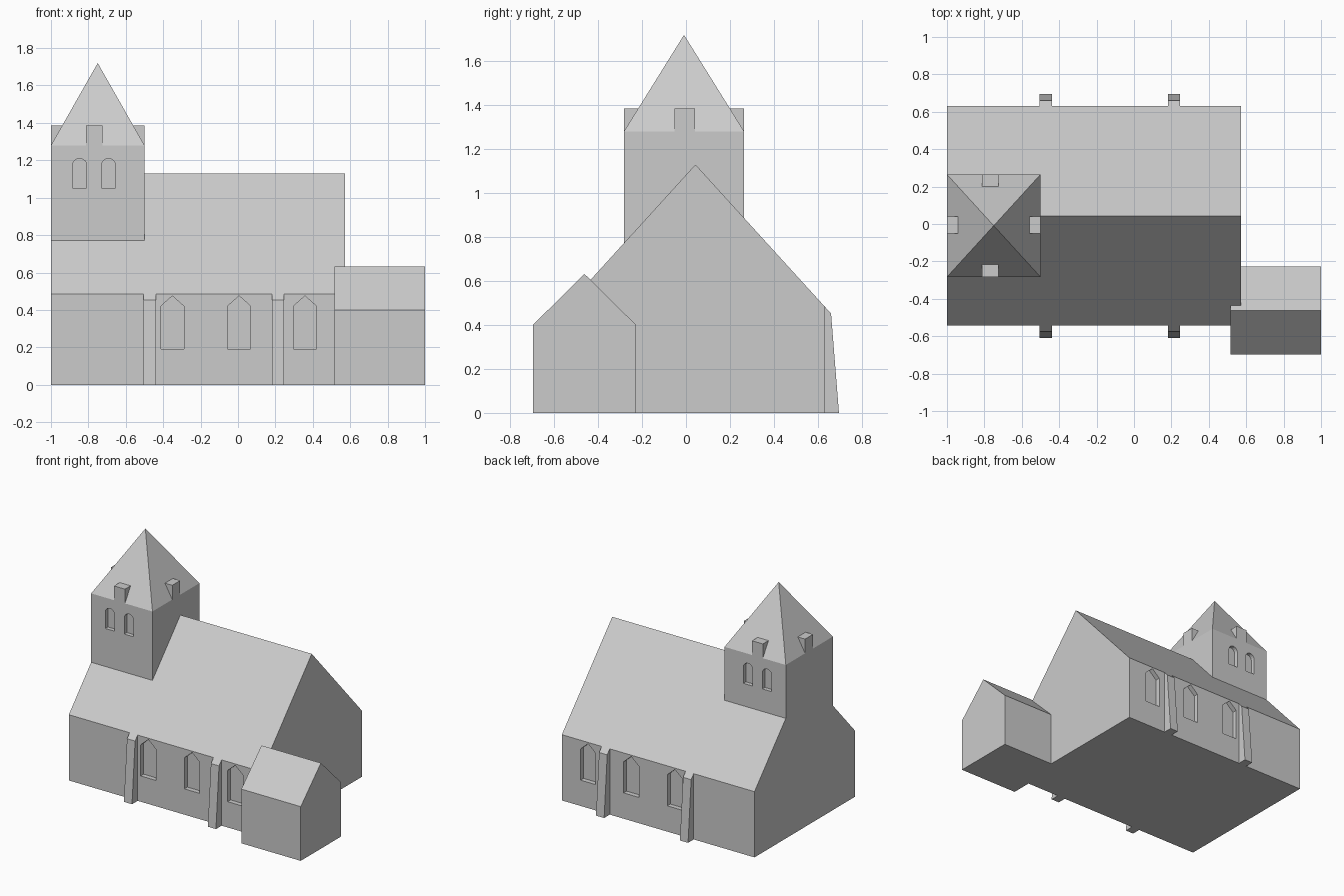
import bpy, bmesh, math

if "Cube" in bpy.data.objects:
    bpy.data.objects.remove(bpy.data.objects["Cube"])

stone = bpy.data.materials.new("light grey")
stone.diffuse_color = (0.6, 0.6, 0.6, 1)
stone.use_nodes = True
stone.node_tree.nodes["Principled BSDF"].inputs["Base Color"].default_value = stone.diffuse_color


def make(name, bm):
    bmesh.ops.recalc_face_normals(bm, faces=bm.faces)
    me = bpy.data.meshes.new(name)
    bm.to_mesh(me)
    bm.free()
    me.materials.append(stone)
    ob = bpy.data.objects.new(name, me)
    bpy.context.collection.objects.link(ob)
    return ob


def add_prism(bm, pts, axis, a, b):
    """Extrude a profile: (y, z) points along x, or (x, z) points along y."""
    place = (lambda p, t: (t, p[0], p[1])) if axis == "x" else (lambda p, t: (p[0], t, p[1]))
    lo = [bm.verts.new(place(p, a)) for p in pts]
    hi = [bm.verts.new(place(p, b)) for p in pts]
    bm.faces.new(lo)
    bm.faces.new(hi)
    n = len(pts)
    for i in range(n):
        j = (i + 1) % n
        bm.faces.new((lo[i], lo[j], hi[j], hi[i]))


def prism(name, pts, axis, a, b):
    bm = bmesh.new()
    add_prism(bm, pts, axis, a, b)
    return make(name, bm)


def recess(target, profiles, walls, depth):
    """Cut window recesses into the walls at both given y positions."""
    bm = bmesh.new()
    for y in walls:
        s = 1 if y > 0 else -1
        for pts in profiles:
            add_prism(bm, pts, "y", y - s * depth, y + s * 0.05)
    cutter = make("window_cutter", bm)
    cutter.hide_render = True
    mod = target.modifiers.new("windows", "BOOLEAN")
    mod.operation, mod.solver, mod.object = "DIFFERENCE", "EXACT", cutter
    bpy.context.view_layer.objects.active = target
    bpy.ops.object.modifier_apply(modifier=mod.name)
    bpy.data.objects.remove(cutter)


# nave with gabled roof
RY, RZ, HALF, EAVE = 0.043, 1.13, 0.587, 0.485
Y0, Y1 = RY - HALF, RY + HALF
slope = (RZ - EAVE) / HALF


def roof_z(y):
    return RZ - abs(y - RY) * slope


nave = prism("nave", [(Y0, 0), (Y1, 0), (Y1, EAVE), (RY, RZ), (Y0, EAVE)], "x", -1, 0.572)
pointed = [[(c - 0.062, 0.19), (c + 0.062, 0.19), (c + 0.062, 0.42), (c, 0.475), (c - 0.062, 0.42)]
           for c in (-0.351, 0.006, 0.358)]
recess(nave, pointed, (Y0, Y1), 0.035)

# buttresses on both long walls
for side, wall, s in (("front", Y0, -1), ("back", Y1, 1)):
    for i, x in enumerate((-0.471, 0.214)):
        prof = [(wall, 0), (wall + s * 0.066, 0), (wall + s * 0.03, EAVE - 0.03 * slope), (wall, EAVE)]
        prism(f"{side}_buttress_{i + 1}", prof, "x", x - 0.033, x + 0.033)

# porch
PY0, PY1 = -0.697, -0.227
prism("porch", [(PY0, 0), (PY1, 0), (PY1, 0.4), ((PY0 + PY1) / 2, 0.632), (PY0, 0.4)], "x", 0.515, 1)

# tower standing astride the nave roof
TX0, TX1, TY0, TY1, TZ, TOP = -1, -0.5, -0.283, 0.265, 1.28, 1.72
tower = prism("tower", [(TY0, TZ), (TY0, roof_z(TY0)), (RY, RZ), (TY1, roof_z(TY1)), (TY1, TZ)],
              "x", TX0, TX1)
arches = []
for c in (-0.847, -0.692):
    arc = [(c + 0.038 * math.cos(t * math.pi / 8), 1.172 + 0.038 * math.sin(t * math.pi / 8)) for t in range(9)]
    arches.append([(c - 0.038, 1.052), (c + 0.038, 1.052)] + arc)
recess(tower, arches, (TY0, TY1), 0.03)

# pyramid spire
cx, cy = (TX0 + TX1) / 2, (TY0 + TY1) / 2
bm = bmesh.new()
base = [bm.verts.new((x, y, TZ)) for x, y in ((TX0, TY0), (TX1, TY0), (TX1, TY1), (TX0, TY1))]
apex = bm.verts.new((cx, cy, TOP))
bm.faces.new(base)
for i in range(4):
    bm.faces.new((base[i], base[(i + 1) % 4], apex))
make("spire", bm)

# flat-topped dormers, flush with each tower wall
DZ = 1.385
k = (DZ - TZ) / (TOP - TZ)
for name, wall in (("front_dormer", TY0), ("back_dormer", TY1)):
    prism(name, [(wall, TZ), (wall, DZ), (wall + (cy - wall) * k, DZ)], "x", -0.813, -0.724)
for name, wall in (("left_dormer", TX0), ("right_dormer", TX1)):
    prism(name, [(wall, TZ), (wall, DZ), (wall + (cx - wall) * k, DZ)], "y", -0.052, 0.04)
